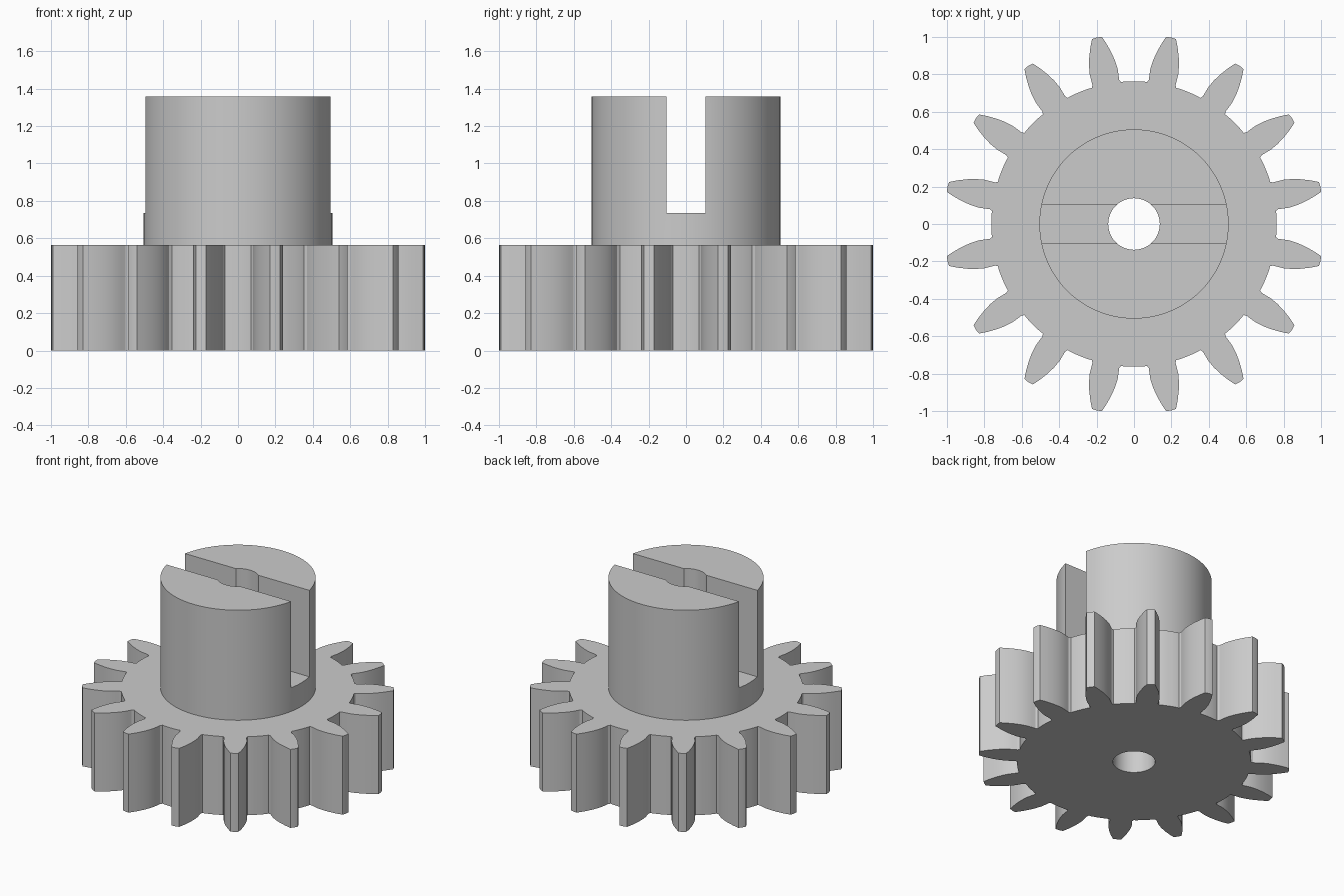
import bpy, bmesh
from math import sin, cos, atan2, hypot, tau, radians

cube = bpy.data.objects.get("Cube")
if cube:
    bpy.data.objects.remove(cube)

TEETH = 16
GEAR_TOP, HUB_TOP, SLOT_FLOOR = 0.565, 1.357, 0.735
HUB_R, BORE_R, ROOT_R, SLOT_HALF = 0.506, 0.138, 0.763, 0.104

grey = bpy.data.materials.new("plain grey")
grey.use_nodes = True
colour = (0.6, 0.6, 0.6, 1)
grey.diffuse_color = colour
grey.node_tree.nodes["Principled BSDF"].inputs["Base Color"].default_value = colour


def prism(name, outline, z0, z1):
    """Extrude a closed outline from z0 to z1."""
    bm = bmesh.new()
    face = bm.faces.new([bm.verts.new((x, y, z0)) for x, y in outline])
    grown = bmesh.ops.extrude_face_region(bm, geom=[face])["geom"]
    top = [v for v in grown if isinstance(v, bmesh.types.BMVert)]
    bmesh.ops.translate(bm, verts=top, vec=(0, 0, z1 - z0))
    bmesh.ops.recalc_face_normals(bm, faces=bm.faces)
    mesh = bpy.data.meshes.new(name)
    bm.to_mesh(mesh)
    bm.free()
    mesh.materials.append(grey)
    obj = bpy.data.objects.new(name, mesh)
    bpy.context.collection.objects.link(obj)
    return obj


def circle(radius, steps):
    return [(radius * cos(tau * i / steps), radius * sin(tau * i / steps)) for i in range(steps)]


def combine(target, tool, operation):
    """Apply a boolean and discard the tool."""
    tool.hide_render = True
    mod = target.modifiers.new(operation, "BOOLEAN")
    mod.operation, mod.solver, mod.object = operation, "EXACT", tool
    bpy.ops.object.select_all(action="DESELECT")
    bpy.context.view_layer.objects.active = target
    target.select_set(True)
    bpy.ops.object.modifier_apply(modifier=mod.name)
    bpy.data.objects.remove(tool)


# Tooth flank: distance from the axis, half width
flank = [(0.757, 0.080), (0.772, 0.073), (0.80, 0.0745), (0.83, 0.076), (0.875, 0.071),
         (0.92, 0.061), (0.97, 0.045), (1.014, 0.027)]
tooth = [(u, -v) for u, v in flank] + [(1.017, 0)] + [(u, v) for u, v in reversed(flank)]
polar = [(hypot(u, v), atan2(v, u)) for u, v in tooth]

# Root arc between neighbouring teeth
pitch = tau / TEETH
start = polar[-1][1]
gap = pitch - 2 * start
polar += [(ROOT_R, start + gap * t) for t in (0.1, 0.37, 0.63, 0.9)]

outline = [(r * cos(a + pitch * (k + 0.5)), r * sin(a + pitch * (k + 0.5)))
           for k in range(TEETH) for r, a in polar]

# Toothed wheel with the round hub joined on top
gear = prism("slotted_gear", outline, 0, GEAR_TOP)
combine(gear, prism("hub", circle(HUB_R, 96), GEAR_TOP - 0.1, HUB_TOP), "UNION")

# Bore through the whole part, and the cross slot in the hub
combine(gear, prism("bore_cutter", circle(BORE_R, 48), -0.1, HUB_TOP + 0.1), "DIFFERENCE")
slot = [(-1, -SLOT_HALF), (1, -SLOT_HALF), (1, SLOT_HALF), (-1, SLOT_HALF)]
combine(gear, prism("slot_cutter", slot, SLOT_FLOOR, HUB_TOP + 0.1), "DIFFERENCE")

bpy.ops.object.shade_smooth_by_angle(angle=radians(25))
